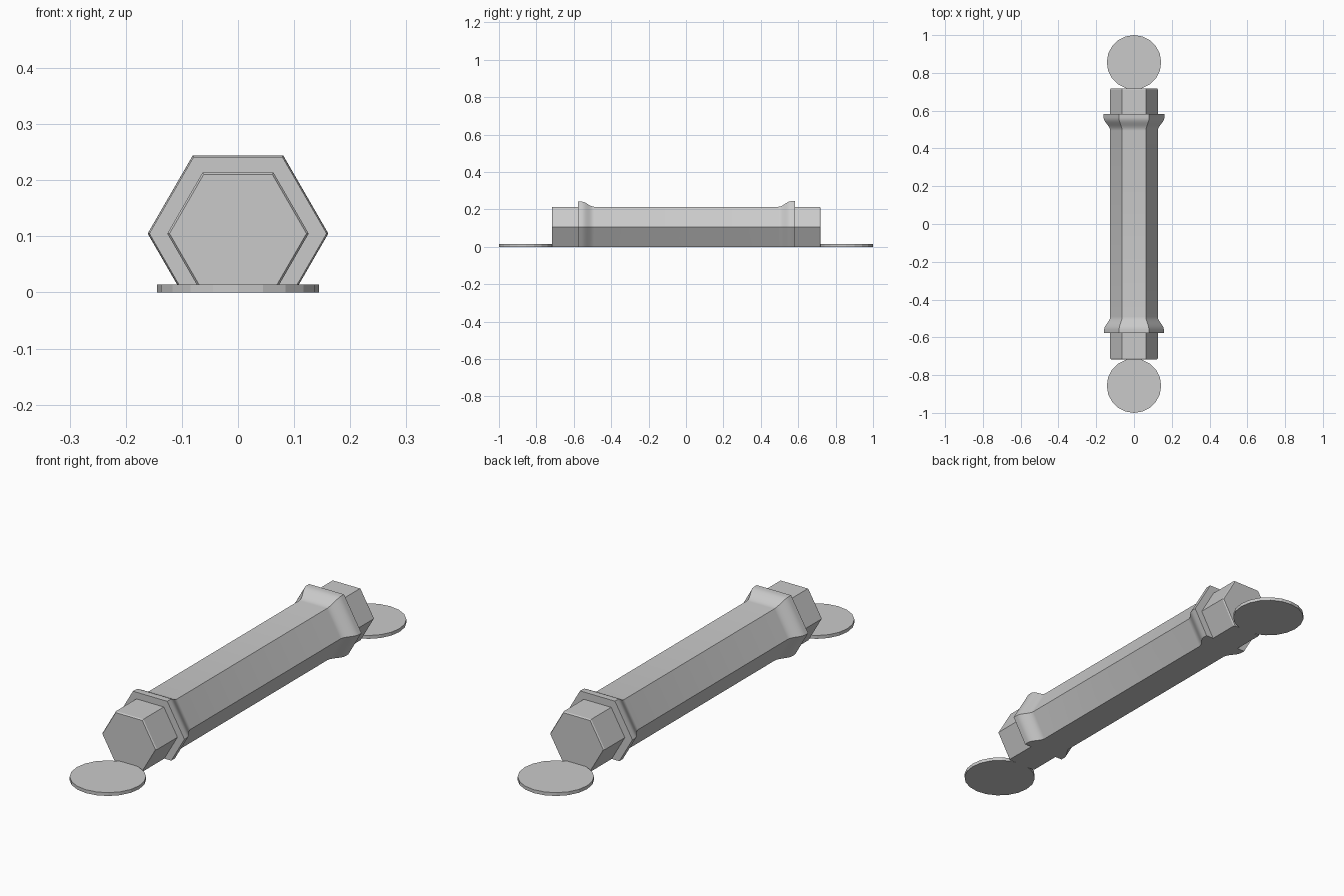
import bpy, bmesh, math
from mathutils import Vector

cube = bpy.data.objects.get("Cube")
if cube:
    bpy.data.objects.remove(cube, do_unlink=True)

grey = bpy.data.materials.new("light grey")
grey.use_nodes = True
colour = (0.59, 0.59, 0.59, 1)
grey.diffuse_color = colour
grey.node_tree.nodes["Principled BSDF"].inputs["Base Color"].default_value = colour

AXIS_Z = 0.105     # height of the bar's long axis
BAR_R = 0.126      # corner radius of the hexagonal bar


def finish(bm, name):
    bmesh.ops.recalc_face_normals(bm, faces=bm.faces)
    mesh = bpy.data.meshes.new(name)
    bm.to_mesh(mesh)
    bm.free()
    mesh.materials.append(grey)
    obj = bpy.data.objects.new(name, mesh)
    bpy.context.collection.objects.link(obj)
    return obj


def end_profile(side, tip, shoulder, collar_r):
    """(y, radius) pairs from the tip inwards: peg, collar step, S-shaped flare."""
    pts = [(tip, BAR_R - 0.004), (tip - 0.005, BAR_R),
           (shoulder, BAR_R), (shoulder, collar_r)]
    steps = 8
    for i in range(steps + 1):
        t = i / steps
        ease = (1 + math.cos(math.pi * t)) / 2
        pts.append((shoulder - 0.018 - 0.07 * t,
                    BAR_R + (collar_r - BAR_R) * ease))
    return [(side * y, r) for y, r in pts]


# Hexagonal bar with a flared collar and a peg at each end
profile = end_profile(-1, 0.717, 0.578, 0.158)
profile += reversed(end_profile(1, 0.718, 0.582, 0.161))
bm = bmesh.new()
rings = []
for y, r in profile:
    angles = [math.radians(60 * k) for k in range(6)]
    rings.append([bm.verts.new((r * math.cos(a), y, AXIS_Z + r * math.sin(a)))
                  for a in angles])
for a, b in zip(rings, rings[1:]):
    for k in range(6):
        n = (k + 1) % 6
        bm.faces.new((a[k], a[n], b[n], b[k]))
bm.faces.new(rings[0])
bm.faces.new(rings[-1])

# Flat underside
bmesh.ops.bisect_plane(bm, geom=bm.verts[:] + bm.edges[:] + bm.faces[:],
                       plane_co=Vector((0, 0, 0)), plane_no=Vector((0, 0, -1)),
                       clear_outer=True)
bmesh.ops.holes_fill(bm, edges=[e for e in bm.edges if e.is_boundary], sides=0)
bar = finish(bm, "hexagonal_bar")
bpy.ops.object.select_all(action='DESELECT')
bpy.context.view_layer.objects.active = bar
bar.select_set(True)
bpy.ops.object.shade_smooth_by_angle(angle=math.radians(28))

# Thin round foot pads touching each end
for name, side in (("front_pad", -1), ("back_pad", 1)):
    bm = bmesh.new()
    bmesh.ops.create_cone(bm, cap_ends=True, segments=20,
                          radius1=0.144, radius2=0.144, depth=0.014)
    bmesh.ops.translate(bm, verts=bm.verts, vec=(0, side * 0.856, 0.007))
    finish(bm, name)
